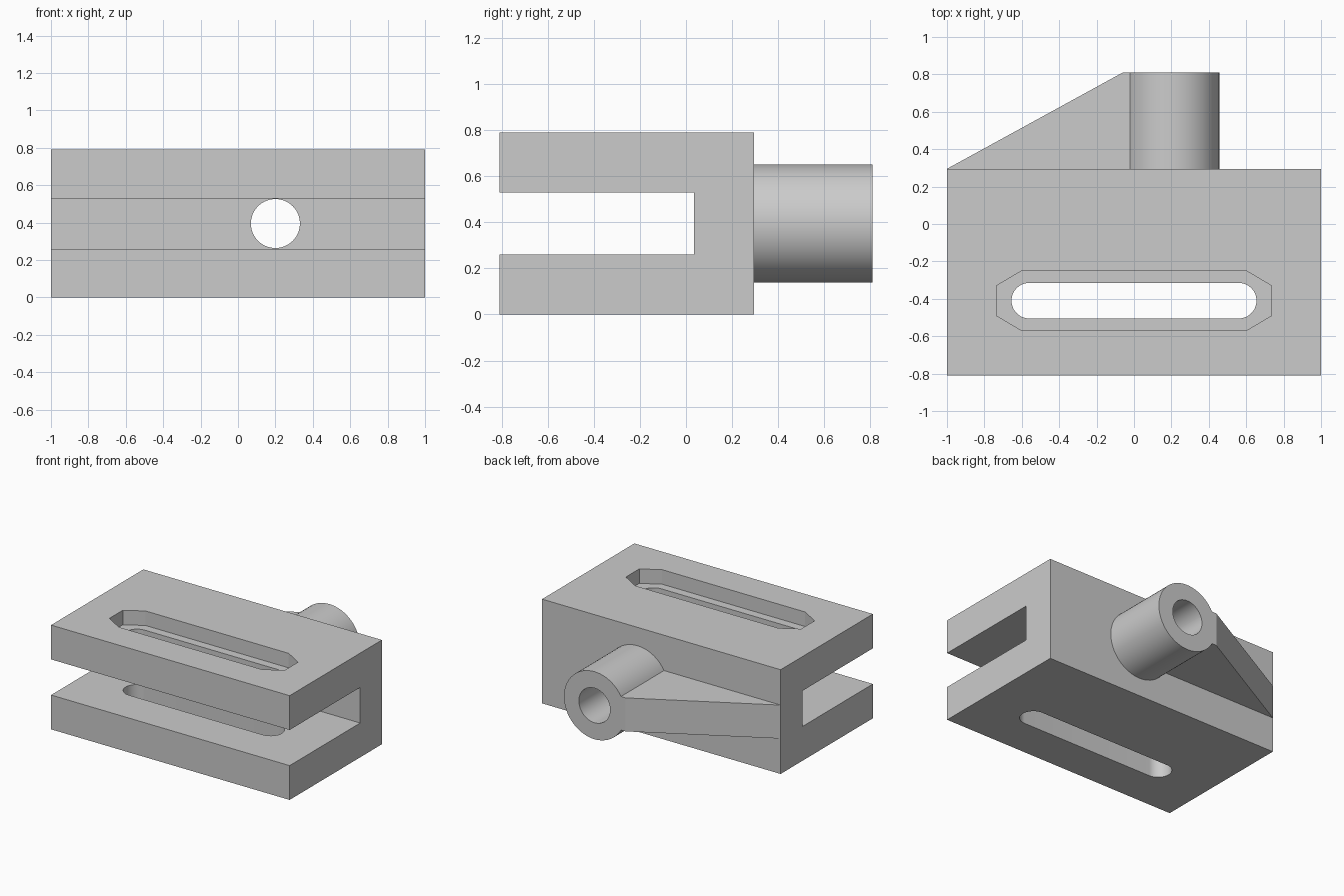
import bpy
import bmesh
import math
from mathutils import Vector

cube = bpy.data.objects.get("Cube")
if cube:
    bpy.data.objects.remove(cube, do_unlink=True)

grey = bpy.data.materials.new("light grey")
grey.use_nodes = True
colour = (0.6, 0.6, 0.6, 1)
grey.diffuse_color = colour
grey.node_tree.nodes["Principled BSDF"].inputs["Base Color"].default_value = colour


def prism(name, points, direction):
    """Extrude a flat outline along a direction into a closed solid."""
    bm = bmesh.new()
    face = bm.faces.new([bm.verts.new(p) for p in points])
    new = bmesh.ops.extrude_face_region(bm, geom=[face])["geom"]
    verts = [v for v in new if isinstance(v, bmesh.types.BMVert)]
    bmesh.ops.translate(bm, verts=verts, vec=Vector(direction))
    bmesh.ops.recalc_face_normals(bm, faces=bm.faces)
    mesh = bpy.data.meshes.new(name)
    bm.to_mesh(mesh)
    bm.free()
    mesh.materials.append(grey)
    obj = bpy.data.objects.new(name, mesh)
    bpy.context.collection.objects.link(obj)
    return obj


def rod(name, radius, y0, y1, sides=64):
    """Round bar along y on the boss axis."""
    ring = [2 * math.pi * i / sides for i in range(sides)]
    points = [(0.2 + radius * math.cos(a), y0, MID + radius * math.sin(a)) for a in ring]
    return prism(name, points, (0, y1 - y0, 0))


def combine(target, tool, operation):
    mod = target.modifiers.new(tool.name, "BOOLEAN")
    mod.operation = operation
    mod.solver = "EXACT"
    mod.object = tool
    bpy.context.view_layer.objects.active = target
    bpy.ops.object.modifier_apply(modifier=mod.name)
    bpy.data.objects.remove(tool, do_unlink=True)


TOP, MID = 0.79, 0.395
FRONT, WALL, BACK = -0.81, 0.295, 0.81
GAP_LOW, GAP_HIGH, GAP_END = 0.26, 0.53, 0.035
SLOT_Y = -0.41

# Forked body from its side profile
side = [(FRONT, 0), (WALL, 0), (WALL, TOP), (FRONT, TOP),
        (FRONT, GAP_HIGH), (GAP_END, GAP_HIGH), (GAP_END, GAP_LOW), (FRONT, GAP_LOW)]
body = prism("clevis_bracket", [(-1, y, z) for y, z in side], (2, 0, 0))

# Sloped rib and round boss on the back
half = 0.127
rib = [(-1, WALL), (-0.06, BACK), (0.03, BACK), (0.03, 0.2), (-0.9, 0.2)]
boss = rod("boss", 0.256, 0.2, BACK)
combine(boss, prism("rib", [(x, y, MID - half) for x, y in rib], (0, 0, 2 * half)), "UNION")
combine(body, boss, "UNION")

# Bore through the boss and rear wall
combine(body, rod("bore", 0.131, -0.1, 1), "DIFFERENCE")

# Round-ended slot through both plates
slot = []
for sign in (1, -1):
    for i in range(25):
        a = math.pi * (i / 24 - 0.5)
        slot.append((sign * (0.56 + 0.095 * math.cos(a)),
                     SLOT_Y + sign * 0.095 * math.sin(a), -0.1))
combine(body, prism("slot", slot, (0, 0, 1.1)), "DIFFERENCE")

# Chamfered pocket in the upper plate
corner = [(0.735, -0.08), (0.735, 0.08), (0.6, 0.16)]
quarter = corner + [(-x, y) for x, y in reversed(corner)]
pocket = quarter[1:-1] + [(-0.735, -0.08), (-0.6, -0.16), (0.6, -0.16), (0.735, -0.08)]
combine(body, prism("pocket", [(x, SLOT_Y + y, TOP - 0.11) for x, y in pocket], (0, 0, 0.3)),
        "DIFFERENCE")

# Smooth the round surfaces, keep the edges crisp
bpy.ops.object.select_all(action="DESELECT")
body.select_set(True)
bpy.context.view_layer.objects.active = body
bpy.ops.object.shade_smooth_by_angle(angle=math.radians(20))
